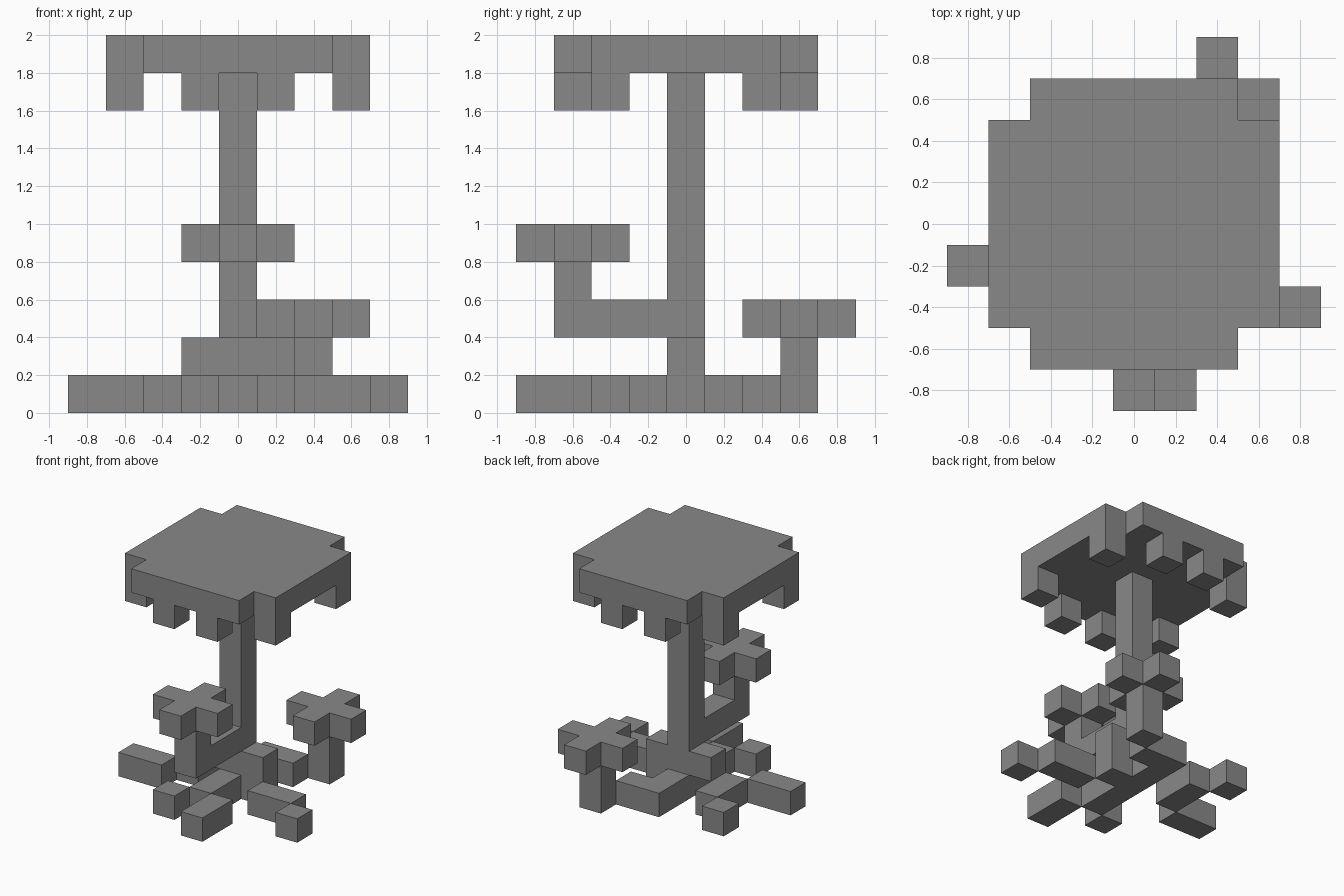
import bpy, bmesh
from mathutils import Vector

CELL = 0.2

if "Cube" in bpy.data.objects:
    bpy.data.objects.remove(bpy.data.objects["Cube"], do_unlink=True)

grey = bpy.data.materials.new("plain_grey")
grey.use_nodes = True
GREY = (0.25, 0.25, 0.25, 1.0)
grey.diffuse_color = GREY
grey.node_tree.nodes["Principled BSDF"].inputs["Base Color"].default_value = GREY


def span(x, y, z):
    """All cells in a block; each axis is one index or an inclusive (low, high) pair."""
    rx, ry, rz = [range(a[0], a[1] + 1) if isinstance(a, tuple) else (a,) for a in (x, y, z)]
    return {(i, j, k) for i in rx for j in ry for k in rz}


def plus(x, y, z):
    """Five cells in a flat cross."""
    return span((x - 1, x + 1), y, z) | span(x, (y - 1, y + 1), z)


taken = set()


def build(name, cells):
    """Make one block part, with outer faces only and flat areas merged."""
    cells = cells - taken
    taken.update(cells)
    bm = bmesh.new()
    for c in cells:
        centre = Vector((c[0], c[1], c[2] + 0.5))
        for axis in range(3):
            for sign in (-1, 1):
                near = list(c)
                near[axis] += sign
                if tuple(near) in cells:
                    continue
                n, u, v = Vector(), Vector(), Vector()
                n[axis] = sign * 0.5
                u[(axis + 1) % 3] = 0.5
                v[(axis + 2) % 3] = sign * 0.5
                corners = (-u - v, u - v, u + v, v - u)
                bm.faces.new([bm.verts.new((centre + n + d) * CELL) for d in corners])
    bmesh.ops.remove_doubles(bm, verts=bm.verts, dist=0.001)
    bmesh.ops.dissolve_limit(bm, angle_limit=0.01, verts=bm.verts, edges=bm.edges)
    mesh = bpy.data.meshes.new(name)
    bm.to_mesh(mesh)
    bm.free()
    mesh.materials.append(grey)
    bpy.context.collection.objects.link(bpy.data.objects.new(name, mesh))


# Canopy: a square slab without corners, with drips along the rim
canopy = span((-3, 3), (-2, 2), 9) | span((-2, 2), (-3, 3), 9)
for sx in (-1, 1):
    for sy in (-1, 1):
        canopy |= span(3 * sx, 2 * sy, 8) | span(sx, 3 * sy, 8)
build("canopy", canopy)

# Trunk with its flared foot
build("trunk", span(0, 0, (1, 8)) | span((-1, 1), 0, 1))

# Bent branch and the leaf cross on its tip
build("front_branch", span(0, (-3, -1), 2) | span(0, -3, 3))
build("front_leaves", plus(0, -3, 4))

# Sprout rising from the back root
build("back_sprout", span(2, 3, (0, 1)))
build("back_leaves", plus(2, 3, 2))

# Roots spreading over the ground
build("centre_root", span(0, (-2, 2), 0) | span(1, 2, 0) | span(1, 0, 0))
build("front_root_left", span(1, (-4, -3), 0))
build("front_root_right", span(-1, -3, 0))
build("left_root", span((2, 3), -1, 0))
build("left_root_tip", span(4, -2, 0))
build("right_root", span(-2, (0, 1), 0))
build("right_root_tip", span((-4, -3), -1, 0))
build("back_root_tip", span(-3, 2, 0))
